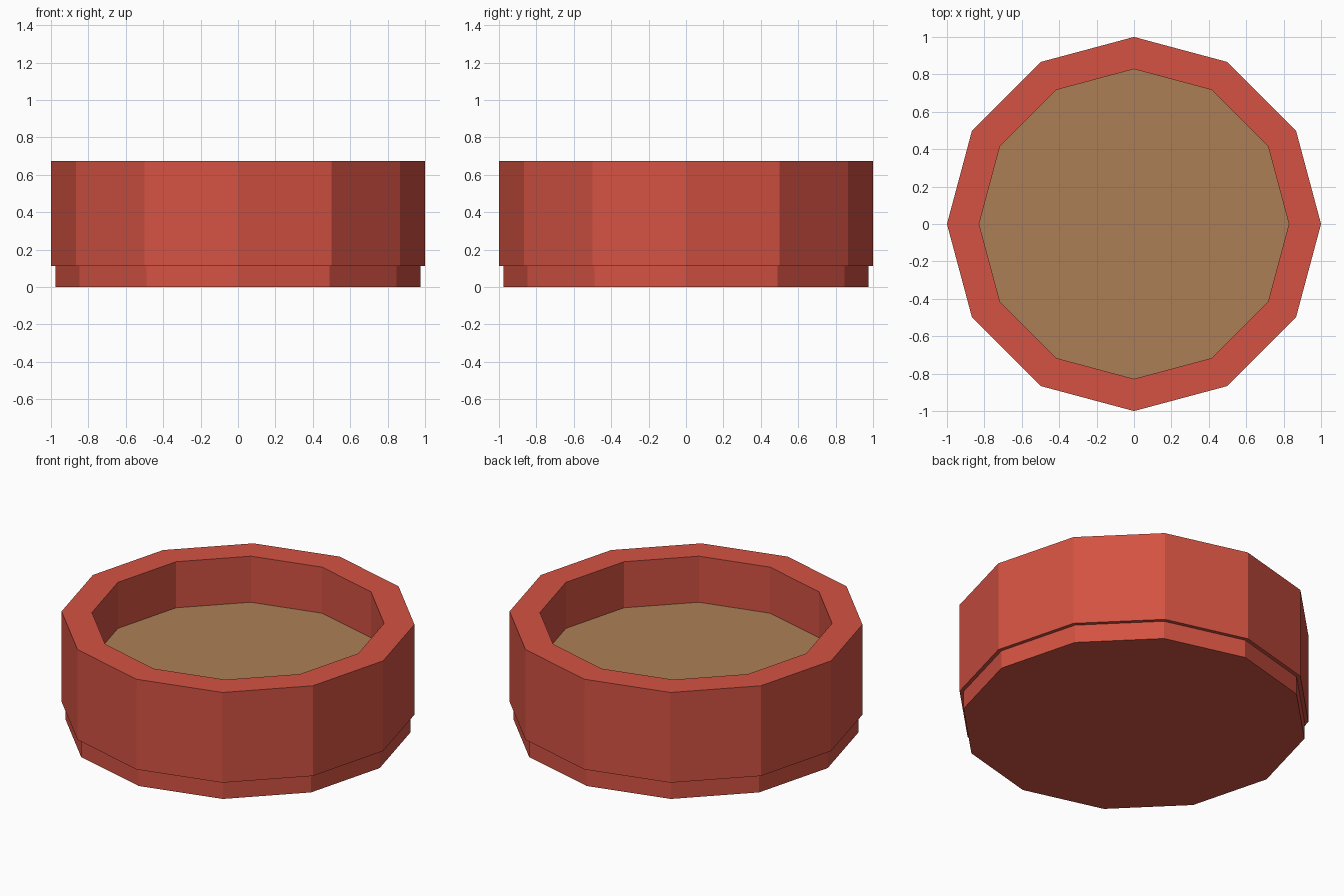
import bpy, bmesh, math

if "Cube" in bpy.data.objects:
    bpy.data.objects.remove(bpy.data.objects["Cube"])

SIDES = 12


def material(name, rgb):
    m = bpy.data.materials.new(name)
    m.diffuse_color = (*rgb, 1)
    m.use_nodes = True
    m.node_tree.nodes["Principled BSDF"].inputs["Base Color"].default_value = m.diffuse_color
    return m


def lathe(name, profile, mat, cap_first=False, cap_last=False):
    """Revolve (radius, z) points into a flat-sided shell, optionally capped."""
    bm = bmesh.new()
    rings = []
    for r, z in profile:
        rings.append([bm.verts.new((r * math.cos(math.tau * i / SIDES),
                                    r * math.sin(math.tau * i / SIDES), z))
                      for i in range(SIDES)])
    for a, b in zip(rings, rings[1:]):
        for i in range(SIDES):
            j = (i + 1) % SIDES
            bm.faces.new((a[i], a[j], b[j], b[i]))
    if cap_first:
        bm.faces.new(rings[0][::-1])
    if cap_last:
        bm.faces.new(rings[-1])
    me = bpy.data.meshes.new(name)
    bm.to_mesh(me)
    bm.free()
    me.materials.append(mat)
    ob = bpy.data.objects.new(name, me)
    bpy.context.collection.objects.link(ob)
    return ob


red = material("terracotta red", (0.658, 0.085, 0.055))
brown = material("soil brown", (0.413, 0.212, 0.091))

SOIL_Z = 0.387

# Pot: recessed foot, thick outer band, flat rim and inner wall
lathe("pot", [(0.977, 0), (0.977, 0.112), (1, 0.112), (1, 0.674),
              (0.828, 0.674), (0.828, SOIL_Z)], red, cap_first=True)

# Soil: flat disc filling the pot
lathe("soil", [(0.828, SOIL_Z)], brown, cap_last=True)
